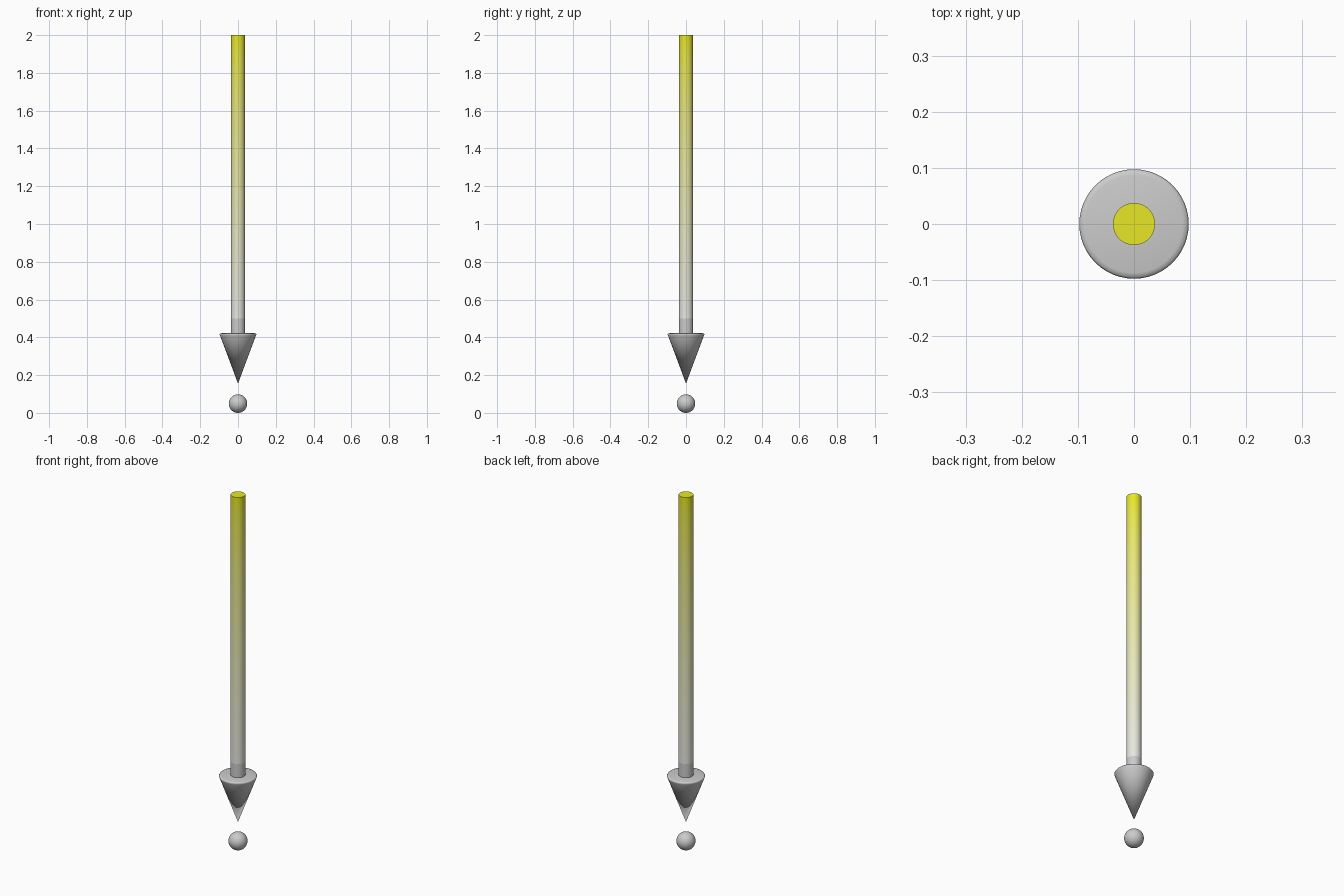
import bpy, bmesh, math

if "Cube" in bpy.data.objects:
    bpy.data.objects.remove(bpy.data.objects["Cube"])

SEG = 48


def lathe(name, profile, smooth_angle=30):
    """Spin an (r, z) profile around z; end points on the axis close the solid."""
    bm = bmesh.new()
    verts = [bm.verts.new((r, 0, z)) for r, z in profile]
    edges = [bm.edges.new(pair) for pair in zip(verts, verts[1:])]
    bmesh.ops.spin(bm, geom=verts + edges, cent=(0, 0, 0), axis=(0, 0, 1),
                   angle=math.tau, steps=SEG, use_duplicate=False)
    bmesh.ops.remove_doubles(bm, verts=bm.verts, dist=1e-5)
    bmesh.ops.recalc_face_normals(bm, faces=bm.faces)
    mesh = bpy.data.meshes.new(name)
    bm.to_mesh(mesh)
    bm.free()
    obj = bpy.data.objects.new(name, mesh)
    bpy.context.collection.objects.link(obj)
    bpy.ops.object.select_all(action='DESELECT')
    bpy.context.view_layer.objects.active = obj
    obj.select_set(True)
    bpy.ops.object.shade_smooth_by_angle(angle=math.radians(smooth_angle))
    return obj


# Shaft: stacked rings, so the colour can fade from grey up to yellow
BANDS, BOTTOM, TOP, RADIUS = 40, 0.42, 2.0, 0.0375
step = (TOP - BOTTOM) / BANDS
rings = [(RADIUS, BOTTOM + i * step) for i in range(BANDS + 1)]
shaft = lathe("arrow_shaft", [(0, BOTTOM)] + rings + [(0, TOP)])
for i in range(BANDS):
    mat = bpy.data.materials.new(f"shaft_fade_{i:02d}")
    t = i / (BANDS - 1)
    mat.diffuse_color = (0.8, 0.8, 0.8 + (0.02 - 0.8) * t, 1)
    mat.use_nodes = True
    mat.node_tree.nodes["Principled BSDF"].inputs["Base Color"].default_value = mat.diffuse_color
    shaft.data.materials.append(mat)
for face in shaft.data.polygons:
    band = int((face.center.z - BOTTOM) / step)
    face.material_index = max(0, min(BANDS - 1, band))

# Arrow head: cone pointing down with a slightly rounded rim
lathe("arrow_head", [(0, 0.155), (0.095, 0.409), (0.0975, 0.416),
                     (0.095, 0.420), (0.087, 0.422), (0, 0.422)], 60)

# Ball under the tip
bpy.ops.mesh.primitive_uv_sphere_add(segments=32, ring_count=16, radius=0.049,
                                     location=(0, 0, 0.049))
ball = bpy.context.object
ball.name = "target_ball"
bpy.ops.object.shade_smooth()
